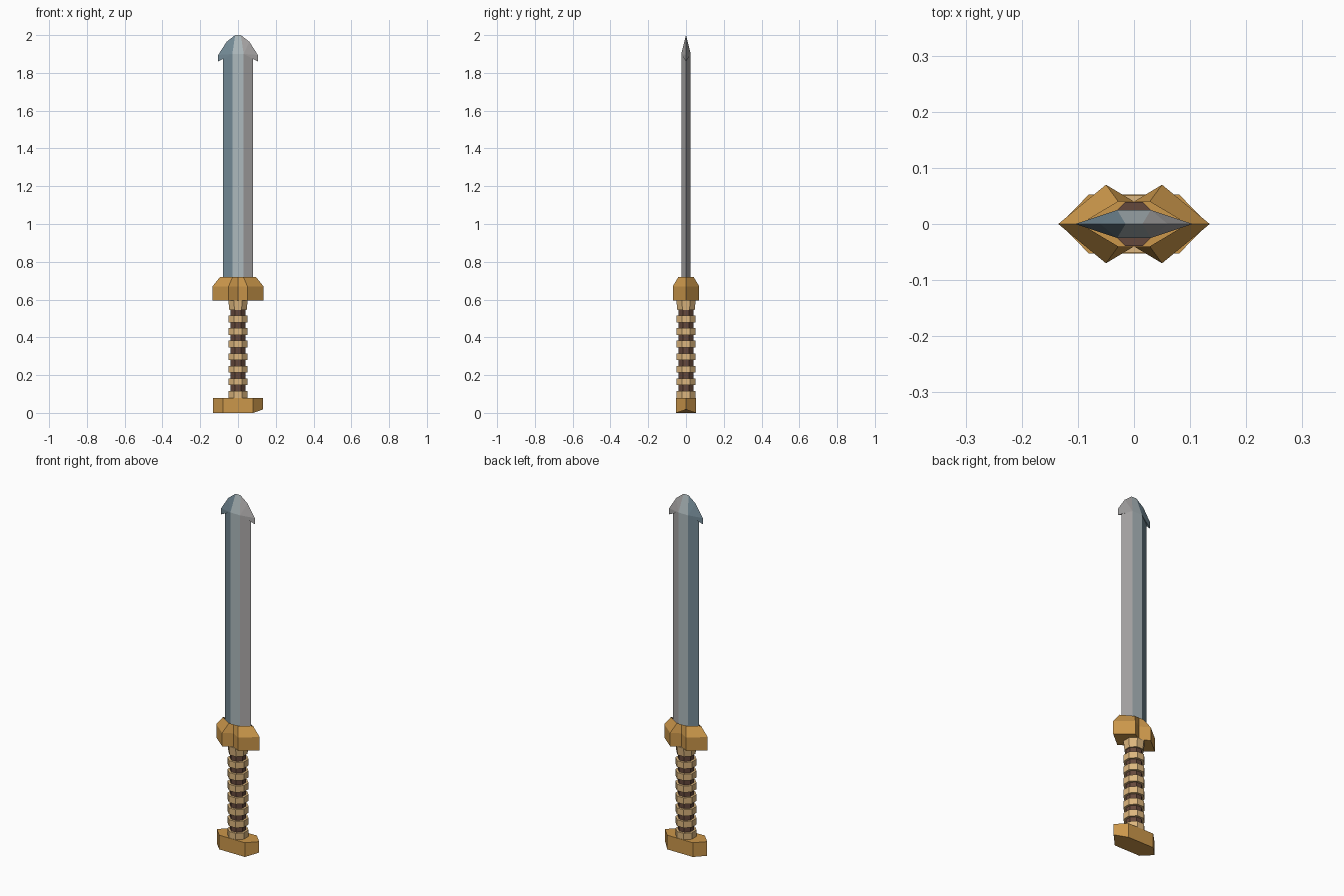
import bpy, bmesh
from math import pi, sin, cos

if "Cube" in bpy.data.objects:
    bpy.data.objects.remove(bpy.data.objects["Cube"])


def material(name, rgb):
    m = bpy.data.materials.new(name)
    m.diffuse_color = (*rgb, 1)
    m.use_nodes = True
    m.node_tree.nodes["Principled BSDF"].inputs["Base Color"].default_value = m.diffuse_color
    return m


GOLD = material("gold", (0.60, 0.31, 0.07))
TAN = material("tan_wrap", (0.72, 0.47, 0.21))
BROWN = material("dark_leather", (0.13, 0.065, 0.045))
STEEL_BLUE = material("blue_steel", (0.17, 0.25, 0.30))
STEEL_MID = material("pale_steel", (0.42, 0.49, 0.51))
STEEL_GREY = material("grey_steel", (0.40, 0.39, 0.39))


def finish(name, bm, *mats):
    bmesh.ops.remove_doubles(bm, verts=bm.verts, dist=1e-5)
    bmesh.ops.recalc_face_normals(bm, faces=bm.faces)
    me = bpy.data.meshes.new(name)
    bm.to_mesh(me)
    bm.free()
    for m in mats:
        me.materials.append(m)
    ob = bpy.data.objects.new(name, me)
    bpy.context.collection.objects.link(ob)
    return ob


def loft(name, rings, mat, cap_top=True):
    """Skin a stack of equal-length rings of (x, y, z) points."""
    bm = bmesh.new()
    vs = [[bm.verts.new(p) for p in r] for r in rings]
    n = len(vs[0])
    for a, b in zip(vs, vs[1:]):
        for i in range(n):
            bm.faces.new((a[i], a[(i + 1) % n], b[(i + 1) % n], b[i]))
    bm.faces.new(vs[0][::-1])
    if cap_top:
        bm.faces.new(vs[-1])
    return finish(name, bm, mat)


def octagon(r, z):
    return [(r * cos(pi / 8 + i * pi / 4), r * sin(pi / 8 + i * pi / 4), z)
            for i in range(8)]


# Blade: hexagonal bar fanning out into a barbed head
bm = bmesh.new()
Z0, RIDGE = 0.62, 1.90
outline = [(0.08, Z0), (0.08, 1.875), (0.105, 1.86), (0.105, 1.895),
           (0.06, 1.965), (0.015, 2.0)]


def add(points, index):
    bm.faces.new([bm.verts.new(p) for p in points]).material_index = index


for sy in (-1, 1):
    y = 0.025 * sy
    for sx in (-1, 1):
        low, high = (0.03 * sx, y, Z0), (0.03 * sx, y, RIDGE)
        edge = [(x * sx, 0, z) for x, z in outline]
        index = 0 if sx < 0 else 2
        add((low, high, edge[1], edge[0]), index)
        for a, b in zip(edge[1:], edge[2:]):
            add((high, a, b), index)
    add(((-0.03, y, Z0), (0.03, y, Z0), (0.03, y, RIDGE), (-0.03, y, RIDGE)), 1)
    add(((-0.03, y, RIDGE), (0.03, y, RIDGE), (0.015, 0, 2), (-0.015, 0, 2)), 1)
finish("blade", bm, STEEL_BLUE, STEEL_MID, STEEL_GREY)


# Guard: pointed ends, two lobes with a notch on each face, open socket on top
def guard_ring(tip, lobe_x, lobe_y, notch, z):
    half = [(tip, 0), (lobe_x, lobe_y), (0, notch), (-lobe_x, lobe_y)]
    return [(x, y, z) for x, y in half + [(-x, -y) for x, y in half]]


loft("guard", [guard_ring(0.135, 0.05, 0.07, 0.04, 0.595),
               guard_ring(0.135, 0.05, 0.07, 0.04, 0.67),
               guard_ring(0.095, 0.028, 0.04, 0.04, 0.72)], GOLD, cap_top=False)

# Grip core, wrap rings and collar under the guard
loft("grip_core", [octagon(0.042, 0.07), octagon(0.042, 0.6)], BROWN)
for i in range(7):
    z = 0.08 + i * 0.0665
    loft(f"grip_ring_{i + 1}", [octagon(0.055, z), octagon(0.055, z + 0.036)], TAN)
loft("grip_collar", [octagon(0.05, 0.545), octagon(0.055, 0.595)], TAN)

# Pommel: long hexagonal block, underside lifted at the right tip
plan = [(0.132, 0), (0.08, 0.053), (-0.08, 0.053),
        (-0.132, 0), (-0.08, -0.053), (0.08, -0.053)]
loft("pommel", [[(x, y, 0.018 if x > 0.1 else 0) for x, y in plan],
                [(x, y, 0.08) for x, y in plan]], GOLD)
